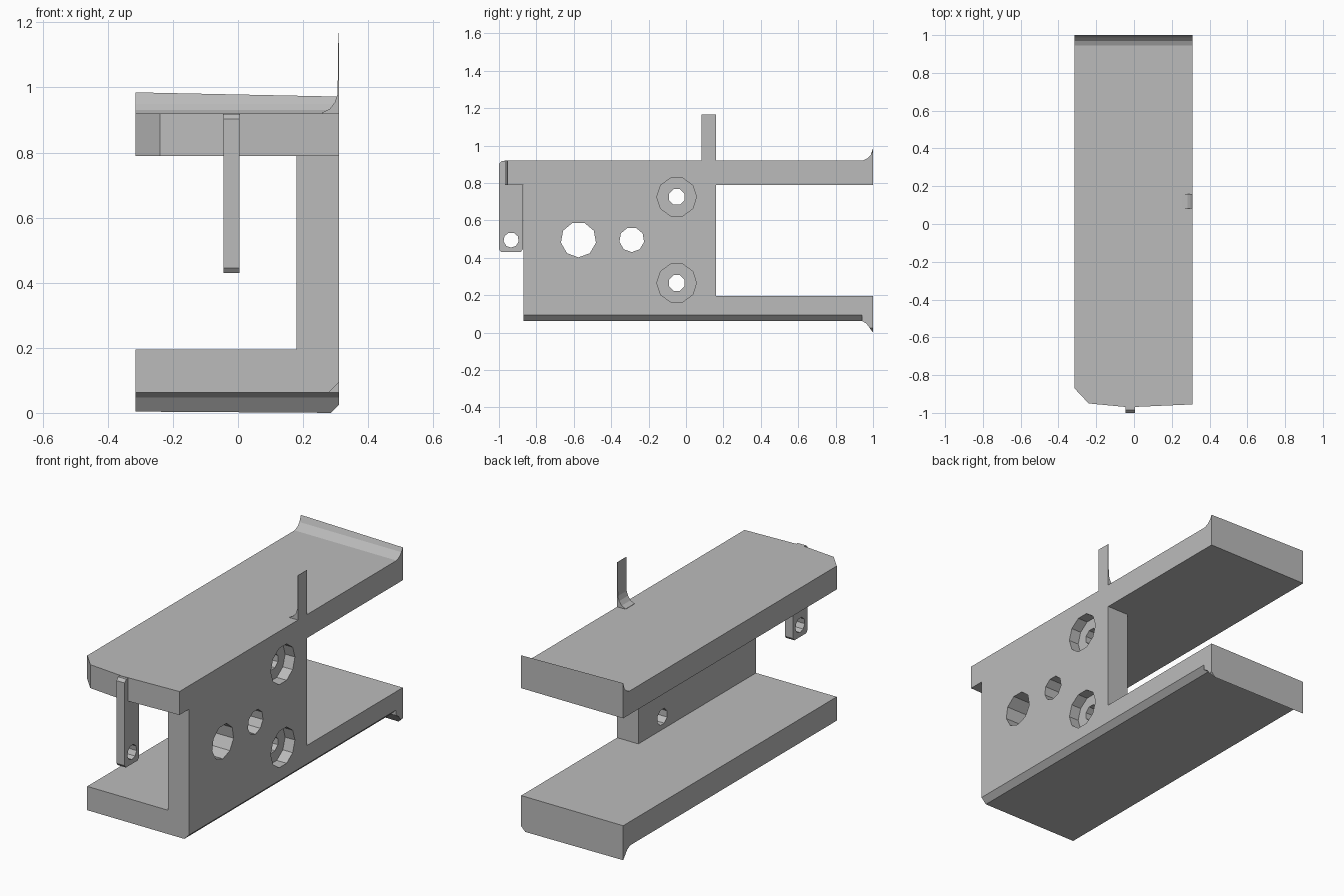
import bpy, bmesh, math
from mathutils import Vector

if "Cube" in bpy.data.objects:
    bpy.data.objects.remove(bpy.data.objects["Cube"])

grey = bpy.data.materials.new("plain grey")
grey.diffuse_color = (0.5, 0.5, 0.5, 1)
grey.use_nodes = True
grey.node_tree.nodes["Principled BSDF"].inputs["Base Color"].default_value = grey.diffuse_color

# Each axis maps a 2D profile point and an extrusion height to 3D
AXES = {
    "x": lambda a, b, h: Vector((h, a, b)),
    "y": lambda a, b, h: Vector((a, h, b)),
    "z": lambda a, b, h: Vector((a, b, h)),
}


def prism(name, points, axis, lo, hi):
    """Extrude a 2D outline along an axis."""
    to3d = AXES[axis]
    bm = bmesh.new()
    low = [bm.verts.new(to3d(a, b, lo)) for a, b in points]
    high = [bm.verts.new(to3d(a, b, hi)) for a, b in points]
    bm.faces.new(low)
    bm.faces.new(high[::-1])
    n = len(points)
    for i in range(n):
        j = (i + 1) % n
        bm.faces.new((low[i], high[i], high[j], low[j]))
    bmesh.ops.recalc_face_normals(bm, faces=bm.faces)
    mesh = bpy.data.meshes.new(name)
    bm.to_mesh(mesh)
    bm.free()
    mesh.materials.append(grey)
    ob = bpy.data.objects.new(name, mesh)
    bpy.context.collection.objects.link(ob)
    return ob


def ring(y, z, r, sides):
    return [(y + r * math.cos(math.tau * (i + 0.5) / sides + math.pi / 2),
             z + r * math.sin(math.tau * (i + 0.5) / sides + math.pi / 2))
            for i in range(sides)]


def cut(target, points, axis, lo, hi):
    """Subtract an extruded outline and discard the cutter."""
    cutter = prism("cutter", points, axis, lo, hi)
    cutter.hide_render = True
    mod = target.modifiers.new("cut", "BOOLEAN")
    mod.operation = "DIFFERENCE"
    mod.solver = "EXACT"
    mod.object = cutter
    bpy.context.view_layer.objects.active = target
    bpy.ops.object.modifier_apply(modifier=mod.name)
    bpy.data.objects.remove(cutter, do_unlink=True)


# Bracket body: side profile with flared rear lips
body = prism("bracket_body", [
    (-0.87, 0.063), (0.94, 0.063), (0.965, 0.048), (1.0, 0.004),
    (1.0, 0.985), (0.988, 0.95), (0.97, 0.931), (0.945, 0.92),
    (-0.99, 0.92), (-0.99, 0.79), (-0.87, 0.79)], "x", -0.315, 0.31)
for v in body.data.vertices:      # lips slope gently across the width
    if v.co.y > 0.999 and v.co.x > 0:
        v.co.z -= 0.013 if v.co.z > 0.5 else 0.004

# Opening between the shelves, leaving the upright web
cut(body, [(-1, -2), (0.18, -2), (0.18, 0.16), (1, 0.16), (1, 2), (-1, 2)],
    "z", 0.195, 0.79)
# Shaped front edge of the top shelf
cut(body, [(-0.6, -0.585), (-0.315, -0.87), (-0.24, -0.95), (-0.03, -0.97),
           (0.31, -0.955), (0.6, -0.942), (0.6, -1.5), (-0.6, -1.5)],
    "z", 0.7, 1.2)
# Chamfer along the lower outer edge, following the rear lip downward
cut(body, [(0.28, 0.063), (0.35, 0.133), (0.35, -0.007)], "y", -1.2, 0.94)
cut(body, [(0.285, 0.0), (0.35, 0.065), (0.35, -0.05), (0.285, -0.05)],
    "y", 0.9, 1.2)
# Through holes and counterbored screw holes in the web
for y, z, r, n in [(-0.575, 0.497, 0.095, 9), (-0.29, 0.497, 0.067, 9),
                   (-0.05, 0.725, 0.045, 8), (-0.05, 0.265, 0.045, 8)]:
    cut(body, ring(y, z, r, n), "x", 0.1, 0.4)
for z in (0.725, 0.265):
    cut(body, ring(-0.05, z, 0.106, 10), "x", 0.25, 0.4)

# Hanging front tab with a pin hole
tab = prism("front_tab", [
    (-1.0, 0.445), (-0.988, 0.43), (-0.885, 0.43), (-0.872, 0.445),
    (-0.872, 0.80), (-0.955, 0.80), (-0.955, 0.918), (-0.985, 0.918),
    (-1.0, 0.903)], "x", -0.045, 0.005)
cut(tab, ring(-0.935, 0.495, 0.041, 9), "x", -0.2, 0.2)

# Thin upright blade with a curved foot
prism("upright_blade", [
    (0.31, 0.915), (0.31, 1.167), (0.3085, 1.167), (0.306, 0.98),
    (0.298, 0.955), (0.282, 0.934), (0.258, 0.922), (0.258, 0.915)],
    "y", 0.082, 0.16)
